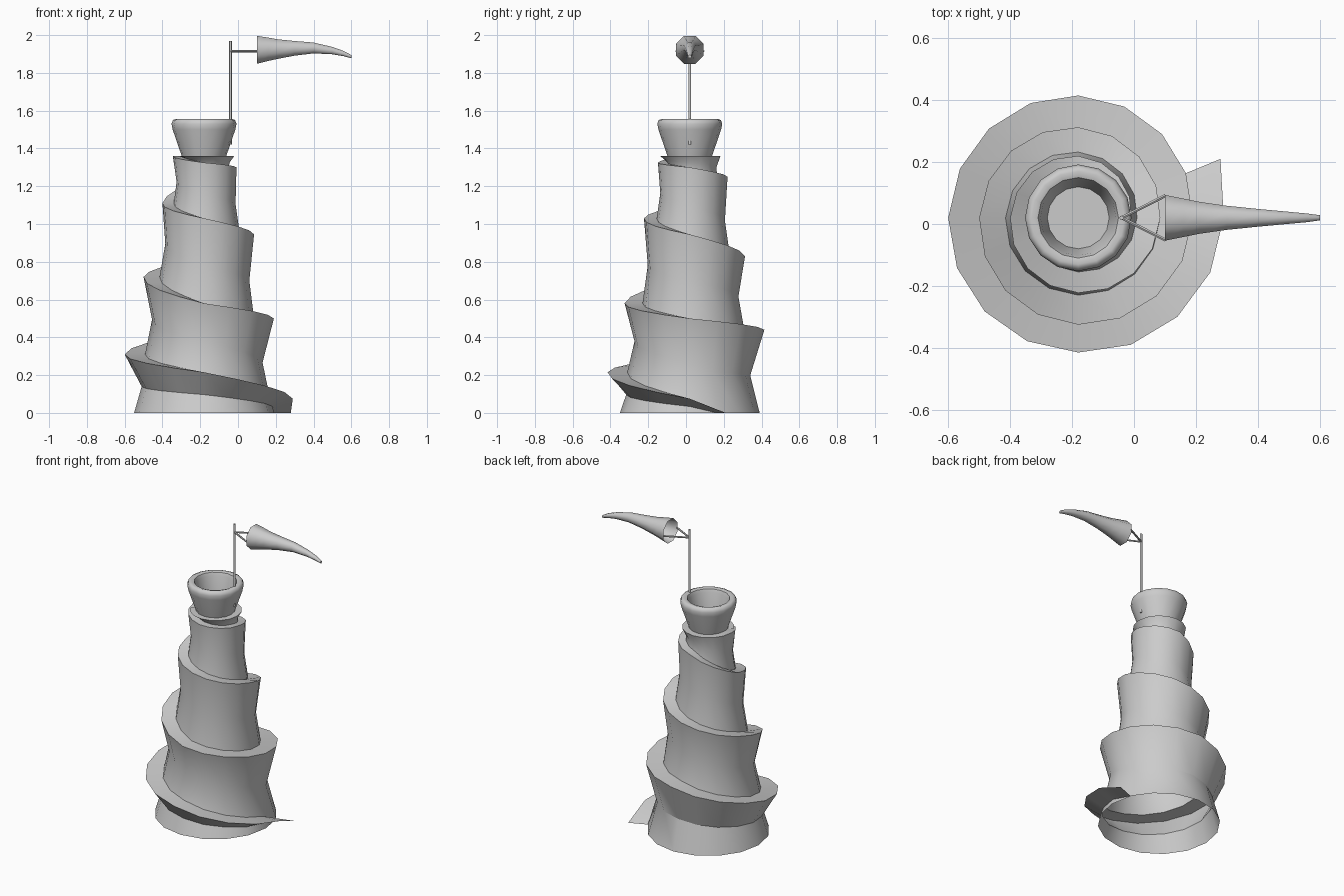
import bpy, math
from mathutils import Vector

if "Cube" in bpy.data.objects:
    bpy.data.objects.remove(bpy.data.objects["Cube"])

CX, CY = -0.18, 0.02
N = 16  # sides per turn


def make(name, verts, faces, angle=30):
    me = bpy.data.meshes.new(name)
    me.from_pydata(verts, [], faces)
    me.update()
    ob = bpy.data.objects.new(name, me)
    bpy.context.collection.objects.link(ob)
    bpy.ops.object.select_all(action='DESELECT')
    bpy.context.view_layer.objects.active = ob
    ob.select_set(True)
    bpy.ops.object.shade_smooth_by_angle(angle=math.radians(angle))
    return ob


def lerp(table, k):
    for (a, u), (b, v) in zip(table, table[1:]):
        if k <= b:
            return u + (v - u) * max(0, k - a) / (b - a)
    return table[-1][1]


def bridge(rings, n, closed=True):
    return [(i * n + j, i * n + (j + 1) % n, (i + 1) * n + (j + 1) % n, (i + 1) * n + j)
            for i in range(rings - 1) for j in range(n if closed else n - 1)]


# Spiral tower: lip height, lip radius, ledge inner radius, waist radius per step
LIP_Z = [(0, 0), (1, .075), (5, .215), (9, .31), (13, .44), (17, .5), (21, .58), (25, .72),
         (29, .83), (33, .945), (37, 1.03), (41, 1.11), (45, 1.25), (49, 1.3), (53, 1.325), (57, 1.36)]
LIP_R = [(0, .497), (1, .47), (5, .435), (9, .42), (13, .395), (17, .37), (25, .32), (33, .265),
         (41, .22), (45, .2), (49, .172), (57, .165), (72, .155)]
INNER_R = [(0, .376), (1, .35), (9, .312), (17, .265), (25, .235), (33, .19), (41, .16), (49, .13), (57, .11)]
WAIST_R = [(0, .375), (3, .34), (9, .33), (17, .31), (25, .275), (33, .24), (41, .205), (49, .167), (57, .145), (72, .13)]


def pt(k, r, z):
    a = math.radians(22.5 - 360 * k / N)
    return (CX + r * math.cos(a), CY + r * math.sin(a), z)


STEPS = 73
verts = []
for k in range(STEPS):
    lz = lerp(LIP_Z, k)
    base = (.37, 0) if k < N else (lerp(INNER_R, k - N), lerp(LIP_Z, k - N))
    waist_z = base[1] + (lz - base[1]) * .45
    verts += [pt(k, *base), pt(k, lerp(WAIST_R, k), waist_z),
              pt(k, lerp(LIP_R, k), lz), pt(k, lerp(INNER_R, k), lz)]
make("spiral_tower", verts, bridge(STEPS, 4, closed=False))


# Hollow cup on the top
profile = [(.105, 1.31), (.118, 1.36), (.166, 1.5), (.172, 1.53), (.165, 1.55), (.15, 1.556),
           (.13, 1.55), (.122, 1.53), (.1, 1.4)]
verts = [pt(j, r, z) for r, z in profile for j in range(N)]
faces = bridge(len(profile), N)
faces = [f[::-1] for f in faces] + [tuple(range((len(profile) - 1) * N, len(profile) * N))[::-1]]
make("top_cup", verts, faces, 50)


# Pole and cords
def rod(name, a, b, r, n=8):
    a, b = Vector(a), Vector(b)
    bpy.ops.mesh.primitive_cylinder_add(vertices=n, radius=r, depth=(b - a).length, location=(a + b) / 2)
    ob = bpy.context.object
    ob.name = name
    ob.rotation_euler = (b - a).to_track_quat('Z', 'Y').to_euler()
    bpy.ops.object.shade_smooth_by_angle(angle=math.radians(50))


rod("flag_pole", (-.04, CY, 1.42), (-.04, CY, 1.97), .007)
for s in (-1, 1):
    rod("sock_cord", (-.04, CY, 1.915), (.102, CY + s * .072, 1.915), .006, 6)

# Wind sock: open tapered tube drooping at the tip (x, centre z, radius)
sock = [(.1, 1.922, .08), (.16, 1.925, .067), (.21, 1.926, .056), (.3, 1.93, .042),
        (.4, 1.932, .031), (.5, 1.918, .021), (.56, 1.902, .015), (.6, 1.886, .009)]
M = 8
verts = []
for x, z, r in sock:
    for j in range(M):
        a = 2 * math.pi * (j + .5) / M
        verts.append((x, CY + r * math.cos(a), z + r * math.sin(a)))
faces = [f[::-1] for f in bridge(len(sock), M)] + [tuple(range((len(sock) - 1) * M, len(sock) * M))]
make("wind_sock", verts, faces, 50)
